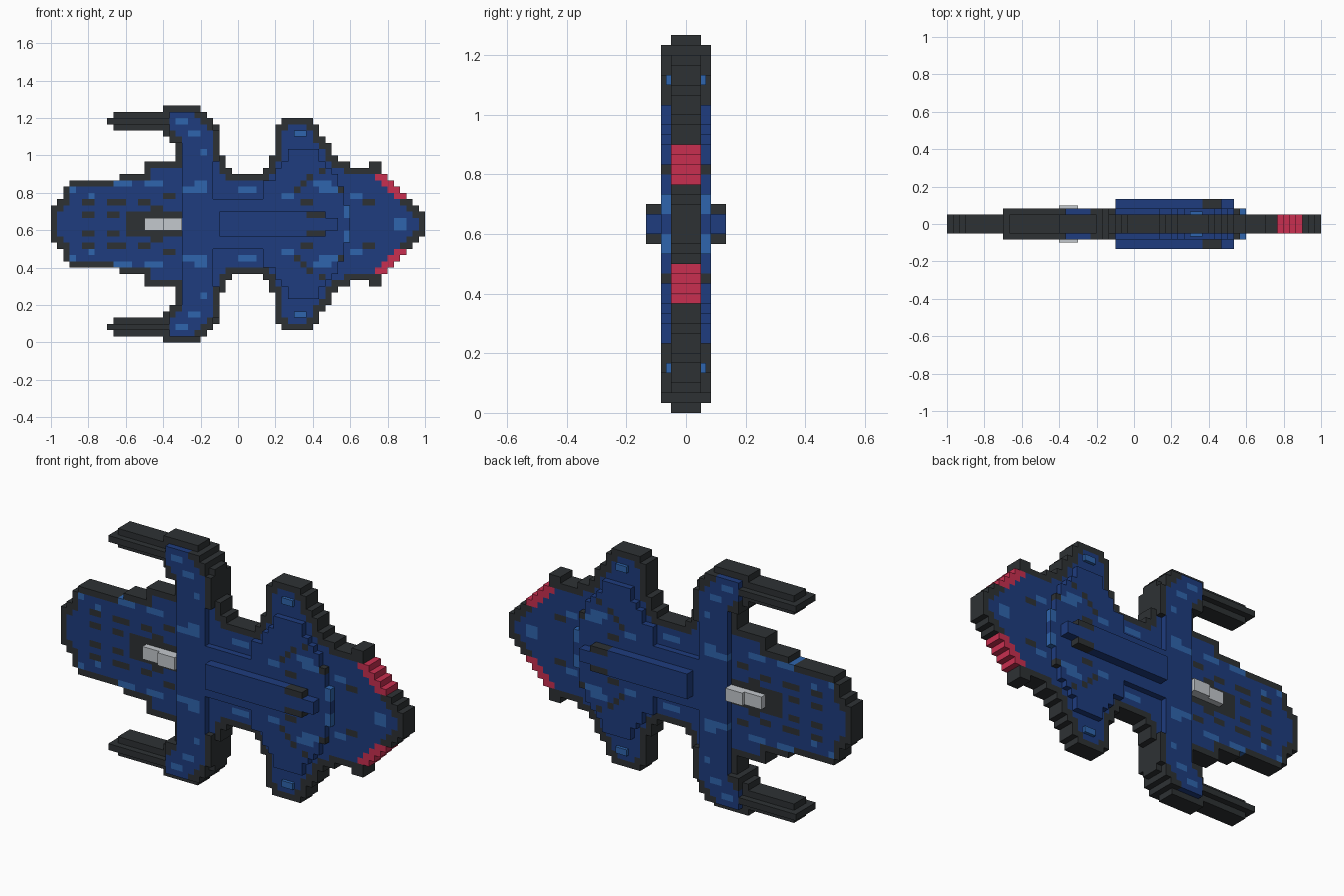
import bpy, bmesh

if "Cube" in bpy.data.objects:
    bpy.data.objects.remove(bpy.data.objects["Cube"])

V = 1 / 30          # one block
MID = 19 * V        # height of the mirror plane

def material(name, rgb):
    m = bpy.data.materials.new(name)
    m.diffuse_color = (*rgb, 1)
    m.use_nodes = True
    m.node_tree.nodes["Principled BSDF"].inputs["Base Color"].default_value = m.diffuse_color
    return m

MATS = [material("hull_blue", (0.013, 0.045, 0.21)),
        material("trim_dark", (0.027, 0.031, 0.034)),
        material("panel_light_blue", (0.028, 0.13, 0.42)),
        material("tail_red", (0.58, 0.028, 0.08)),
        material("canopy_pale", (0.55, 0.58, 0.61))]
BLUE, DARK, LIGHT, RED, PALE = range(5)

def block(u0, u1, h0, h1):
    return {(u, h) for u in range(u0, u1) for h in range(h0, h1)}

def columns(runs):
    """Runs of (first, last, top) above the mirror plane."""
    return set().union(*(block(a, b, 0, t) for a, b, t in runs))

# Upper half of the hull outline, stepped column by column
hull = columns([(0, 1, 3), (1, 2, 4), (2, 3, 6), (3, 11, 7), (11, 15, 8), (15, 20, 10),
                (20, 24, 19), (24, 25, 18), (25, 26, 17), (26, 27, 16), (27, 28, 11),
                (28, 29, 9), (29, 34, 8), (34, 35, 9), (35, 36, 11), (36, 37, 16),
                (37, 42, 17), (42, 43, 16), (43, 44, 14), (44, 45, 13), (45, 46, 11),
                (46, 48, 10), (48, 51, 9), (51, 53, 10), (53, 54, 8), (54, 55, 7),
                (55, 56, 6), (56, 57, 5), (57, 58, 4), (58, 59, 3), (59, 60, 2)])
hull |= block(18, 20, 14, 19) | block(19, 20, 13, 14)

# Paint map: dark rim, then panels
paint = {}
for u, h in hull:
    near = [(u + i, h + j) for i in (-1, 0, 1) for j in (-1, 0, 1)]
    if any(n[1] >= 0 and n not in hull for n in near):
        paint[u, h] = DARK

def panels(colour, *blocks):
    for b in blocks:
        for c in block(*b):
            paint[c] = colour

panels(LIGHT, (10, 13, 6, 7), (15, 18, 6, 7), (3, 4, 5, 6), (6, 7, 4, 5), (21, 25, 5, 6),
       (23, 25, 6, 7), (30, 33, 5, 6), (42, 45, 6, 7), (43, 46, 5, 6), (37, 39, 4, 5),
       (47, 48, 1, 3), (48, 50, 4, 5), (55, 57, 0, 1), (20, 22, 16, 17), (22, 24, 14, 15),
       (24, 25, 11, 12), (39, 41, 14, 15))
panels(DARK, (5, 7, 3, 4), (9, 12, 3, 4), (14, 16, 3, 4), (18, 20, 4, 5), (5, 7, 1, 2),
       (9, 11, 1, 2), (12, 15, 0, 2), (15, 21, 1, 2), (16, 18, 2, 3), (39, 40, 5, 6),
       (40, 41, 6, 7), (41, 42, 7, 8), (43, 44, 8, 9), (40, 42, 3, 4), (46, 47, 5, 6),
       (50, 52, 3, 4), (51, 53, 8, 10))
panels(RED, (52, 55, 7, 8), (53, 56, 6, 7), (54, 57, 5, 6), (55, 57, 4, 5))

def slab(name, upper, depth, colour=None):
    """Blocky plate, mirrored above/below the centre line, +-depth blocks thick."""
    cells = upper | {(u, -1 - h) for u, h in upper}
    bm = bmesh.new()

    def quad(pts, mat):
        f = bm.faces.new([bm.verts.new((x * V - 1, y * V, MID + z * V)) for x, y, z in pts])
        f.material_index = mat

    d = depth
    for u, h in cells:
        m = paint.get((u, h if h >= 0 else -1 - h), BLUE) if colour is None else colour
        a, b, c, e = (u, h), (u + 1, h), (u + 1, h + 1), (u, h + 1)
        ring = [a, b, c, e]
        quad([(x, -d, z) for x, z in ring], m)
        quad([(x, d, z) for x, z in reversed(ring)], m)
        for p, q, n in ((a, b, (u, h - 1)), (b, c, (u + 1, h)),
                        (c, e, (u, h + 1)), (e, a, (u - 1, h))):
            if n not in cells:
                quad([(q[0], -d, q[1]), (p[0], -d, p[1]), (p[0], d, p[1]), (q[0], d, q[1])], m)
    bmesh.ops.remove_doubles(bm, verts=bm.verts, dist=1e-4)
    me = bpy.data.meshes.new(name)
    bm.to_mesh(me)
    bm.free()
    for mat in MATS:
        me.materials.append(mat)
    bpy.context.collection.objects.link(bpy.data.objects.new(name, me))

# Main plate
slab("hull", hull, 1.5)
# Raised plates on both faces
fore = columns([(21, 24, 18), (24, 25, 17), (25, 26, 16)]) | block(19, 21, 13, 18) \
    | block(26, 27, 10, 15) | block(24, 25, 17, 18) | block(25, 26, 16, 17)
slab("fore_wing_plate", fore, 2.5)
slab("aft_wing_plate", columns([(26, 34, 4), (34, 36, 7), (36, 37, 9), (37, 38, 10), (38, 43, 12),
                                (43, 44, 10), (44, 45, 9), (45, 46, 8), (46, 47, 6),
                                (47, 48, 3)]), 2.5)
slab("aft_wing_light", block(39, 41, 14, 15), 2, LIGHT)
# Forward guns
slab("gun_housing", block(10, 18, 15, 18), 1.5, DARK)
slab("gun_barrel", block(9, 19, 16, 17), 2.5, DARK)
# Canopy
slab("canopy_front", block(15, 18, 0, 1), 2.5, PALE)
slab("canopy_rear", block(18, 21, 0, 1), 3, PALE)
# Central spine, dark vents near its tapered end
paint = {c: DARK for c in block(41, 44, 1, 2)}
slab("spine", block(27, 44, 0, 2) | block(44, 46, 0, 1), 4)
